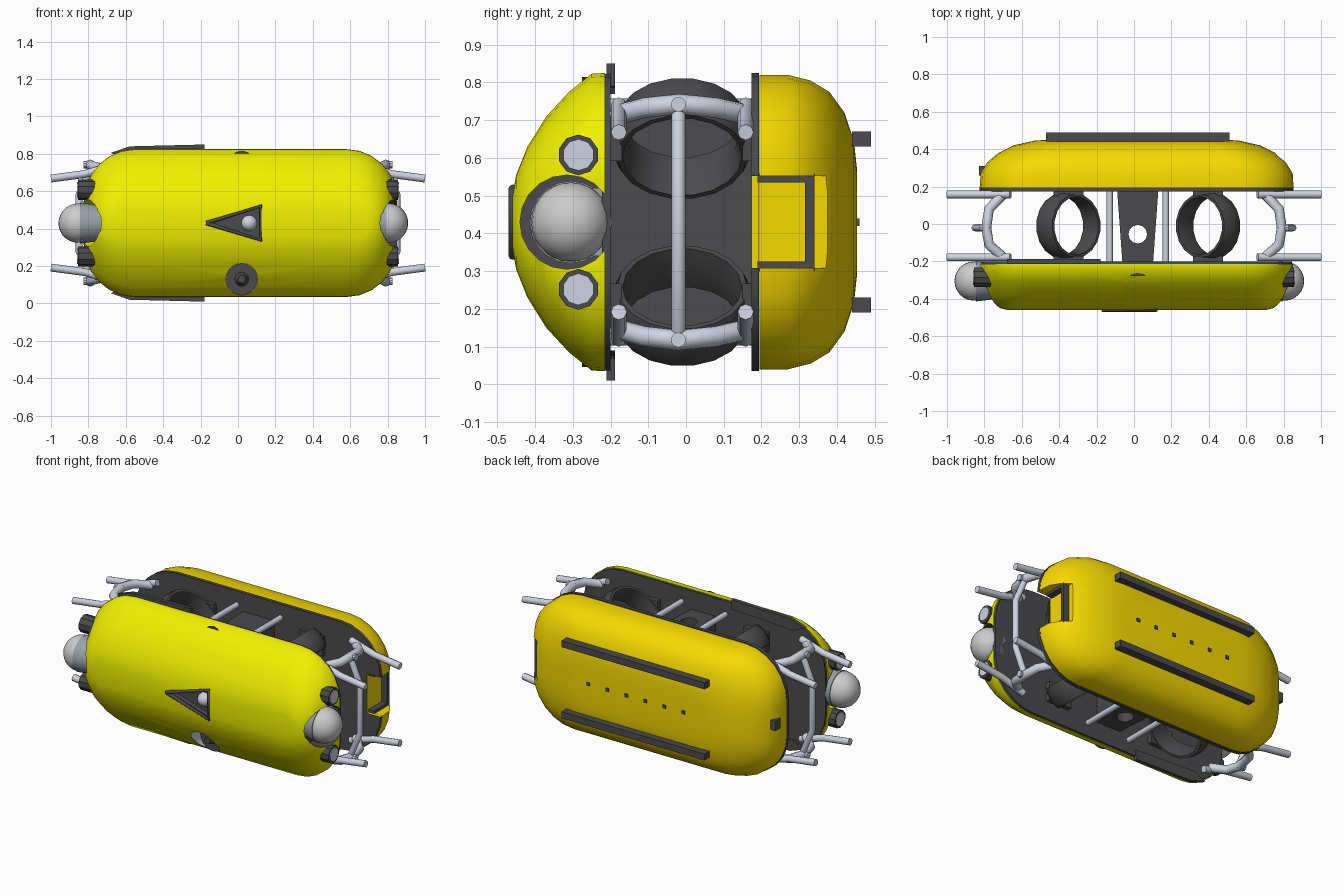
import bpy, bmesh, math
from mathutils import Vector

if "Cube" in bpy.data.objects:
    bpy.data.objects.remove(bpy.data.objects["Cube"])

CX, CZ = 0.015, 0.43


def mat(name, rgb):
    m = bpy.data.materials.new(name)
    m.diffuse_color = (*rgb, 1)
    m.use_nodes = True
    m.node_tree.nodes["Principled BSDF"].inputs["Base Color"].default_value = m.diffuse_color
    return m


LEMON = mat("lemon", (0.87, 0.87, 0.0))
YELLOW = mat("yellow", (0.93, 0.7, 0.0))
DARK = mat("dark", (0.07, 0.07, 0.075))
TUBE = mat("pale_metal", (0.62, 0.65, 0.76))
GLASS = mat("dome_grey", (0.62, 0.62, 0.61))
STEEL = mat("collar_grey", (0.32, 0.36, 0.4))


def smooth(ob, angle=35):
    bpy.ops.object.select_all(action='DESELECT')
    ob.select_set(True)
    bpy.context.view_layer.objects.active = ob
    bpy.ops.object.shade_smooth_by_angle(angle=math.radians(angle))


def finish(name, bm, m):
    bmesh.ops.recalc_face_normals(bm, faces=bm.faces)
    me = bpy.data.meshes.new(name)
    bm.to_mesh(me)
    bm.free()
    ob = bpy.data.objects.new(name, me)
    bpy.context.collection.objects.link(ob)
    me.materials.append(m)
    smooth(ob)
    return ob


def skin(name, rings, m):
    """Join closed rings of points into a capped solid."""
    bm = bmesh.new()
    rings = [[bm.verts.new(p) for p in r] for r in rings]
    for a, b in zip(rings, rings[1:]):
        for i in range(len(a)):
            j = (i + 1) % len(a)
            bm.faces.new((a[i], a[j], b[j], b[i]))
    bm.faces.new(rings[0])
    bm.faces.new(rings[-1])
    return finish(name, bm, m)


def loft(name, sections, m, n=7):
    """Stack rounded rectangles (y, half x, half z, corner radius) along y."""
    rings = []
    for y, hx, hz, r in sections:
        ring = []
        for q, (sx, sz) in enumerate([(1, 1), (-1, 1), (-1, -1), (1, -1)]):
            for i in range(n):
                a = (q + i / (n - 1)) * math.pi / 2
                ring.append((CX + sx * (hx - r) + r * math.cos(a), y, CZ + sz * (hz - r) + r * math.sin(a)))
        rings.append(ring)
    return skin(name, rings, m)


def prism(name, xz, y0, y1, m):
    return skin(name, [[(x, y, z) for x, z in xz] for y in (y0, y1)], m)


def box(name, lo, hi, m):
    return prism(name, [(lo[0], lo[2]), (hi[0], lo[2]), (hi[0], hi[2]), (lo[0], hi[2])], lo[1], hi[1], m)


def cone(name, p, q, r1, r2, m, seg=20):
    """Cylinder or cone running from p to q."""
    p, q = Vector(p), Vector(q)
    bm = bmesh.new()
    bmesh.ops.create_cone(bm, cap_ends=True, segments=seg, radius1=r1, radius2=r2, depth=(q - p).length)
    rot = (q - p).to_track_quat('Z', 'Y')
    for v in bm.verts:
        v.co = rot @ v.co + (p + q) / 2
    return finish(name, bm, m)


def ball(name, c, r, m):
    bm = bmesh.new()
    bmesh.ops.create_uvsphere(bm, u_segments=24, v_segments=14, radius=r)
    bmesh.ops.translate(bm, verts=bm.verts, vec=c)
    return finish(name, bm, m)


def pipe(name, pts, r, m):
    cu = bpy.data.curves.new(name, 'CURVE')
    cu.dimensions = '3D'
    cu.bevel_depth, cu.bevel_resolution, cu.use_fill_caps = r, 2, True
    s = cu.splines.new('POLY')
    s.points.add(len(pts) - 1)
    for pt, co in zip(s.points, pts):
        pt.co = (*co, 1)
    ob = bpy.data.objects.new(name, cu)
    bpy.context.collection.objects.link(ob)
    cu.materials.append(m)


def cut(ob, cutters):
    """Subtract each cutter, trying another solver if nothing changed."""
    for c in cutters:
        before = len(ob.data.vertices)
        for solver in ('MANIFOLD', 'EXACT', 'FLOAT'):
            mod = ob.modifiers.new("cut", 'BOOLEAN')
            mod.operation, mod.solver, mod.object = 'DIFFERENCE', solver, c
            if solver == 'EXACT':
                mod.material_mode = 'TRANSFER'
            bpy.context.view_layer.objects.active = ob
            bpy.context.view_layer.update()
            bpy.ops.object.modifier_apply(modifier=mod.name)
            if len(ob.data.vertices) != before:
                break
    smooth(ob)


def duct(name, c, axis):
    """Open thruster ring turned around its axis."""
    prof = [(0.17, -0.065), (0.186, -0.02), (0.184, 0.035), (0.172, 0.065), (0.158, 0.065), (0.148, 0), (0.155, -0.065)]
    rot = Vector(axis).to_track_quat('Z', 'Y')
    bm = bmesh.new()
    n = 18
    rings = [[bm.verts.new(Vector(c) + rot @ Vector((r * math.cos(2 * math.pi * i / n),
              r * math.sin(2 * math.pi * i / n), h))) for r, h in prof] for i in range(n)]
    for i in range(n):
        a, b = rings[i], rings[(i + 1) % n]
        for k in range(len(prof)):
            l = (k + 1) % len(prof)
            bm.faces.new((a[k], a[l], b[l], b[k]))
    finish(name, bm, DARK)


# front shell, rear float and their dark backing plates
front = loft("front_shell", [(-0.215, .835, .395, .27), (-0.25, .835, .393, .27), (-0.31, .82, .345, .25),
             (-0.37, .80, .28, .22), (-0.42, .77, .20, .17), (-0.45, .73, .125, .11), (-0.46, .69, .07, .06)], LEMON)
rear = loft("rear_float", [(.195, .84, .39, .28), (.27, .835, .39, .28), (.33, .80, .375, .28), (.38, .74, .345, .27),
            (.42, .66, .29, .24), (.445, .55, .215, .18), (.453, .45, .14, .12)], YELLOW)
loft("front_plate", [(-.222, .83, .393, .27), (-.2, .83, .393, .27)], DARK)
rear_plate = loft("rear_plate", [(.173, .84, .395, .28), (.194, .84, .395, .28)], DARK)
for t in (-1, 1):
    prism("edge_bar", [(x, CZ + t * h) for x, h in ((-.68, .375), (-.58, .41), (-.18, .42), (-.18, .36), (-.6, .34))],
          -.21, -.188, DARK)

# openings in the front shell
tunnels = [cone("tunnel_cutter", (.02, -.6, z), (.02, -.25, z), .085, .085, TUBE) for z in (.73, .13)]
sockets = [cone("socket_cutter", (s * .72, -.315, CZ), (s * 1.1, -.315, CZ), .125, .125, DARK) for s in (-1, 1)]
tri = [(-.17, .43), (.12, .52), (.12, .34)]
recess = prism("recess_cutter", tri, -.6, -.4, DARK)
cut(front, tunnels + sockets + [recess])

# notch at one end of the rear float
notch = [cone("notch_cutter", (.76, .1, CZ), (.76, .6, CZ), .125, .125, YELLOW, 24),
         box("notch_cutter", (.761, .1, CZ - .122), (1.1, .6, CZ + .122), YELLOW)]
cut(rear, notch)
cut(rear_plate, notch)
for c in tunnels + sockets + [recess] + notch:
    bpy.data.objects.remove(c)

# fittings in the front openings
for z in (.73, .13):
    cone("tunnel_lining", (.02, -.24, z), (.02, -.275, z), .084, .084, DARK)
    cone("tunnel_hub", (.02, -.27, z), (.02, -.33, z), .04, .02, DARK, 12)
prism("recess_floor", tri, -.41, -.395, DARK)
pipe("recess_frame", [(x, -.458, z) for x, z in tri + tri[:1]], .012, DARK)
ball("recess_lens", (.06, -.41, CZ), .042, TUBE)

# notch bracket
for z in (CZ - .117, CZ + .117):
    box("notch_bracket_arm", (.70, .19, z - .012), (.80, .34, z + .012), DARK)
box("notch_bracket_back", (.70, .315, CZ - .125), (.80, .34, CZ + .125), DARK)

# skids and studs on the rear face
for z in (.21, .65):
    box("skid", (-.47, .44, z - .02), (.51, .49, z + .02), DARK)
for i in range(6):
    x = -.3 + i * .13
    box("stud", (x - .01, .44, CZ - .01), (x + .01, .46, CZ + .01), DARK)
box("end_sensor", (-.83, .26, CZ - .03), (-.78, .31, CZ + .03), DARK)

# end domes, lamps and tube frames
for s, dx in ((-1, .855), (1, .805)):
    ball("end_dome", (s * dx, -.305, CZ), .105, GLASS)
    cone("dome_collar", (s * .68, -.305, CZ), (s * (dx - .01), -.305, CZ), .09, .109, STEEL)
    box("dome_mount", (s * .76 - .05, -.25, CZ - .09), (s * .76 + .05, -.2, CZ + .09), STEEL)
    for t in (-1, 1):
        z = CZ + t * .178
        cone("lamp", (s * .72, -.285, z), (s * .855, -.285, z), .054, .054, DARK, 10)
        cone("lamp_lens", (s * .85, -.285, z), (s * .86, -.285, z), .042, .042, TUBE, 10)
        for y in (-.178, .158):
            pipe("prong", [(s * 1.0, y, CZ + t * .238), (s * .82, y, CZ + t * .262),
                           (s * .66, y, CZ + t * .31)], .021, TUBE)
        pipe("frame_arch", [(s * .70, -.178, CZ + t * .285), (s * .775, -.11, CZ + t * .303),
                            (s * .79, -.02, CZ + t * .313), (s * .775, .08, CZ + t * .303),
                            (s * .70, .158, CZ + t * .285)], .027, TUBE)
        cone("arch_peg", (s * .77, -.02, CZ + t * .312), (s * .825, -.02, CZ + t * .312), .02, .02, TUBE, 10)
    pipe("frame_upright", [(s * .785, -.02, CZ - .3), (s * .85, -.02, CZ - .15), (s * .85, -.02, CZ + .15),
                           (s * .785, -.02, CZ + .3)], .019, TUBE)

# angled thruster ducts, their mounts and the cross tubes
for t in (-1, 1):
    for s, x in ((-1, -.35), (1, .395)):
        duct("thruster_duct", (x, -.01, CZ + t * .222), (s * .85, 0, -t))
        for lo, hi in ((.15, .18), (-.2, -.17)):
            box("duct_mount", (x - .08, lo, CZ + t * .222 - .06), (x + .08, hi, CZ + t * .222 + .06), DARK)
    for x in (-.13, .17):
        pipe("cross_tube", [(x, -.2, CZ + t * .31), (x, .18, CZ + t * .31)], .017, TUBE)

# central housing with a vertical opening
core = box("central_housing", (-.09, -.2, CZ - .28), (.13, .18, CZ + .28), DARK)
for v in core.data.vertices:
    if v.co.y < 0:
        v.co.x = .02 + (v.co.x - .02) * .75
hole = cone("core_cutter", (.02, -.055, 0), (.02, -.055, 1), .05, .05, DARK, 12)
cut(core, [hole])
bpy.data.objects.remove(hole)
